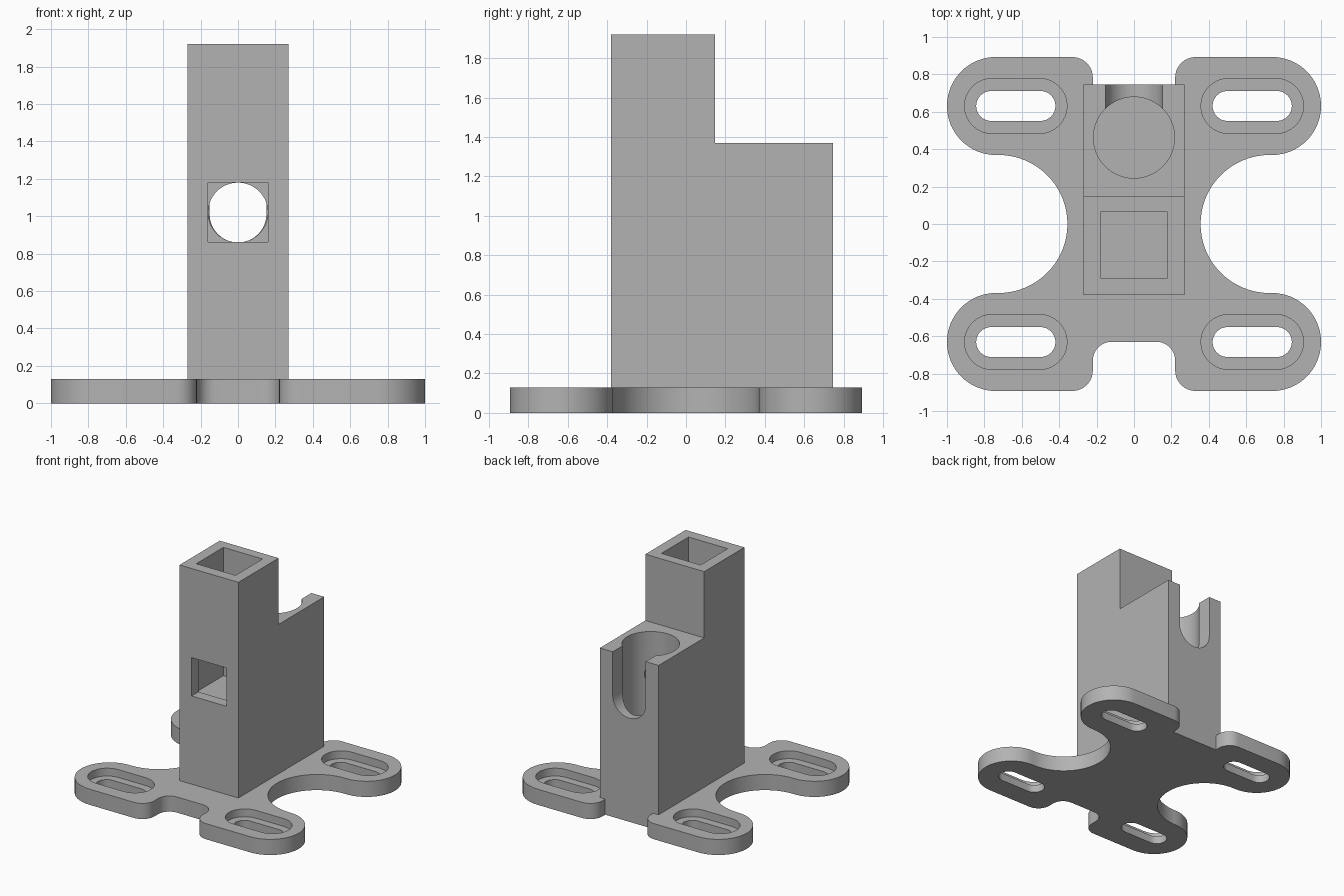
import bpy, bmesh
from math import radians, cos, sin

cube = bpy.data.objects.get("Cube")
if cube:
    bpy.data.objects.remove(cube, do_unlink=True)

grey = bpy.data.materials.new("plain grey")
grey.use_nodes = True
COLOUR = (0.45, 0.45, 0.45, 1)
grey.diffuse_color = COLOUR
grey.node_tree.nodes["Principled BSDF"].inputs["Base Color"].default_value = COLOUR


def arc(cx, cy, r, start, end, steps=16):
    """Points on an arc, angles in degrees."""
    angles = [radians(start + (end - start) * i / steps) for i in range(steps + 1)]
    return [(cx + r * cos(a), cy + r * sin(a)) for a in angles]


def rect(x0, x1, y0, y1):
    return [(x0, y0), (x1, y0), (x1, y1), (x0, y1)]


def stadium(cx, cy, half_length, r):
    s = half_length - r
    return arc(cx + s, cy, r, -90, 90) + arc(cx - s, cy, r, 90, 270)


def prism(name, profile, lo, hi, axis="z"):
    """Extrude a flat profile from lo to hi along an axis."""
    place = {"x": lambda a, b: (lo, a, b),
             "y": lambda a, b: (a, lo, b),
             "z": lambda a, b: (a, b, lo)}[axis]
    bm = bmesh.new()
    face = bm.faces.new([bm.verts.new(place(a, b)) for a, b in profile])
    grown = bmesh.ops.extrude_face_region(bm, geom=[face])["geom"]
    for v in grown:
        if isinstance(v, bmesh.types.BMVert):
            v.co["xyz".index(axis)] = hi
    bmesh.ops.remove_doubles(bm, verts=bm.verts[:], dist=0.0001)
    bmesh.ops.recalc_face_normals(bm, faces=bm.faces[:])
    mesh = bpy.data.meshes.new(name)
    bm.to_mesh(mesh)
    bm.free()
    mesh.materials.append(grey)
    obj = bpy.data.objects.new(name, mesh)
    bpy.context.collection.objects.link(obj)
    return obj


def select(obj):
    bpy.ops.object.select_all(action="DESELECT")
    obj.select_set(True)
    bpy.context.view_layer.objects.active = obj


def cut(target, cutter):
    """Subtract the cutter, then discard it."""
    cutter.hide_render = True
    select(target)
    mod = target.modifiers.new("cut", "BOOLEAN")
    mod.operation = "DIFFERENCE"
    mod.solver = "EXACT"
    mod.object = cutter
    bpy.ops.object.modifier_apply(modifier=mod.name)
    bpy.data.objects.remove(cutter, do_unlink=True)


# Base plate: four rounded feet joined by curved waists
PLATE = 0.13
FOOT_Y = 0.631
half = arc(0.12, -0.73, 0.1, 90, 0, 8)               # front notch
half += arc(0.33, -0.783, 0.11, 180, 270, 8)
half += arc(0.738, -FOOT_Y, 0.262, -90, 90, 32)      # front foot
half += arc(0.725, 0, 0.369, 270, 90, 40)            # waist
half += arc(0.738, FOOT_Y, 0.262, -90, 90, 32)       # back foot
half += arc(0.33, 0.783, 0.11, 90, 180, 8)
half += [(0.22, 0.745)]
base = prism("base_plate", half + [(-x, y) for x, y in reversed(half)], 0, PLATE)

# Recessed mounting slots
for sx in (-1, 1):
    for sy in (-1, 1):
        x, y = 0.632 * sx, FOOT_Y * sy
        cut(base, prism("recess", stadium(x, y, 0.274, 0.147), 0.065, 0.3))
        cut(base, prism("slot", stadium(x, y, 0.212, 0.08), -0.1, 0.3))

# Stepped upright
side = [(-0.38, PLATE), (0.745, PLATE), (0.745, 1.37),
        (0.147, 1.37), (0.147, 1.92), (-0.38, 1.92)]
upright = prism("upright", side, -0.27, 0.27, "x")

# Square shaft, front window, round passage, round pocket, open back slot
cut(upright, prism("shaft", rect(-0.18, 0.18, -0.29, 0.065), 0.855, 2.1))
cut(upright, prism("pocket", arc(0, 0.462, 0.217, 0, 360, 64), 0.5, 1.6))
cut(upright, prism("window", rect(-0.16, 0.16, 0.862, 1.18), -0.5, -0.2, "y"))
cut(upright, prism("passage", arc(0, 1.02, 0.16, 0, 360, 48), 0.0, 0.4, "y"))
u_shape = arc(0, 1.012, 0.152, 180, 360, 24) + [(0.152, 1.6), (-0.152, 1.6)]
cut(upright, prism("back_slot", u_shape, 0.5, 0.9, "y"))

for part in (base, upright):
    select(part)
    bpy.ops.object.shade_smooth_by_angle(angle=radians(30))
